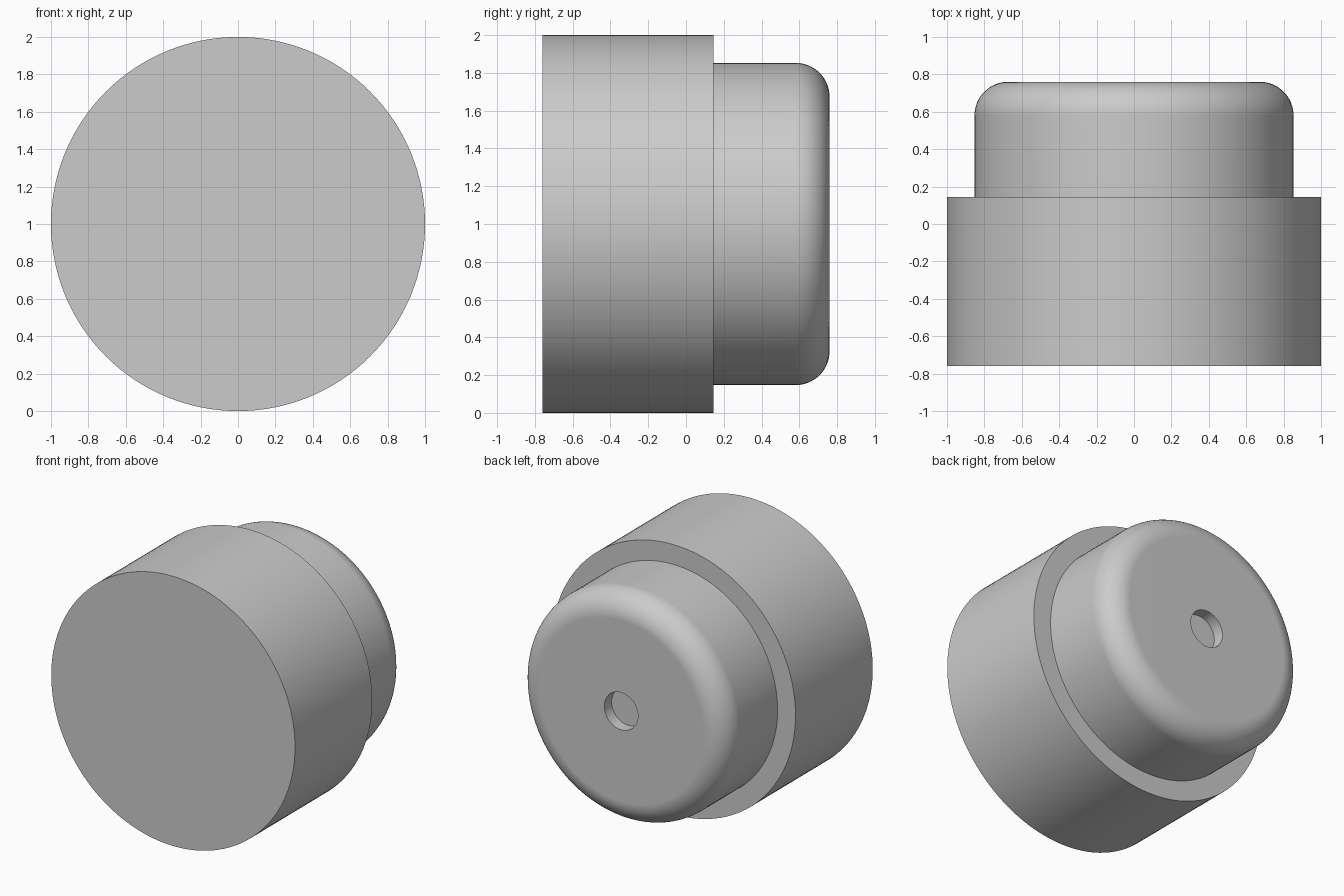
import bpy
import bmesh
from math import sin, cos, pi

if "Cube" in bpy.data.objects:
    bpy.data.objects.remove(bpy.data.objects["Cube"])

SEGMENTS = 128
FRONT, STEP, BACK = -0.76, 0.145, 0.76
BASE_R, CAP_R, FILLET = 1.0, 0.853, 0.18
HOLE_R, HOLE_DEPTH = 0.138, 0.085

# Single plain grey
grey = bpy.data.materials.new("plain_grey")
grey.use_nodes = True
colour = (0.6, 0.6, 0.6, 1)
grey.diffuse_color = colour
grey.node_tree.nodes["Principled BSDF"].inputs["Base Color"].default_value = colour


def lathe(name, profile, close_front=False, close_back=False):
    """Turn (radius, y) points, listed front to back, round the y axis."""
    bm = bmesh.new()
    angles = [2 * pi * j / SEGMENTS for j in range(SEGMENTS)]
    rings = [[bm.verts.new((r * cos(a), y, 1 + r * sin(a))) for a in angles]
             for r, y in profile]
    for near, far in zip(rings, rings[1:]):
        for j in range(SEGMENTS):
            k = (j + 1) % SEGMENTS
            bm.faces.new((near[j], far[j], far[k], near[k]))
    if close_front:
        bm.faces.new(rings[0])
    if close_back:
        bm.faces.new(rings[-1][::-1])
    mesh = bpy.data.meshes.new(name)
    bm.to_mesh(mesh)
    bm.free()
    mesh.materials.append(grey)
    obj = bpy.data.objects.new(name, mesh)
    bpy.context.collection.objects.link(obj)
    bpy.ops.object.select_all(action="DESELECT")
    obj.select_set(True)
    bpy.context.view_layer.objects.active = obj
    bpy.ops.object.shade_smooth_by_angle(angle=pi / 6)
    # Keep the flat faces flat beside the rounded edge
    weighted = obj.modifiers.new("weighted_normals", "WEIGHTED_NORMAL")
    weighted.keep_sharp = True
    return obj


# Wide base with its ledge
lathe("base", [(BASE_R, FRONT), (BASE_R, STEP), (CAP_R, STEP)], close_front=True)

# Narrower cap with a rounded rim and a shallow blind hole
steps = 16
rim = [(CAP_R - FILLET + FILLET * cos(t), BACK - FILLET + FILLET * sin(t))
       for t in (pi / 2 * i / steps for i in range(steps + 1))]
hole = [(HOLE_R, BACK), (HOLE_R, BACK - HOLE_DEPTH)]
lathe("cap", [(CAP_R, STEP)] + rim + hole, close_back=True)
